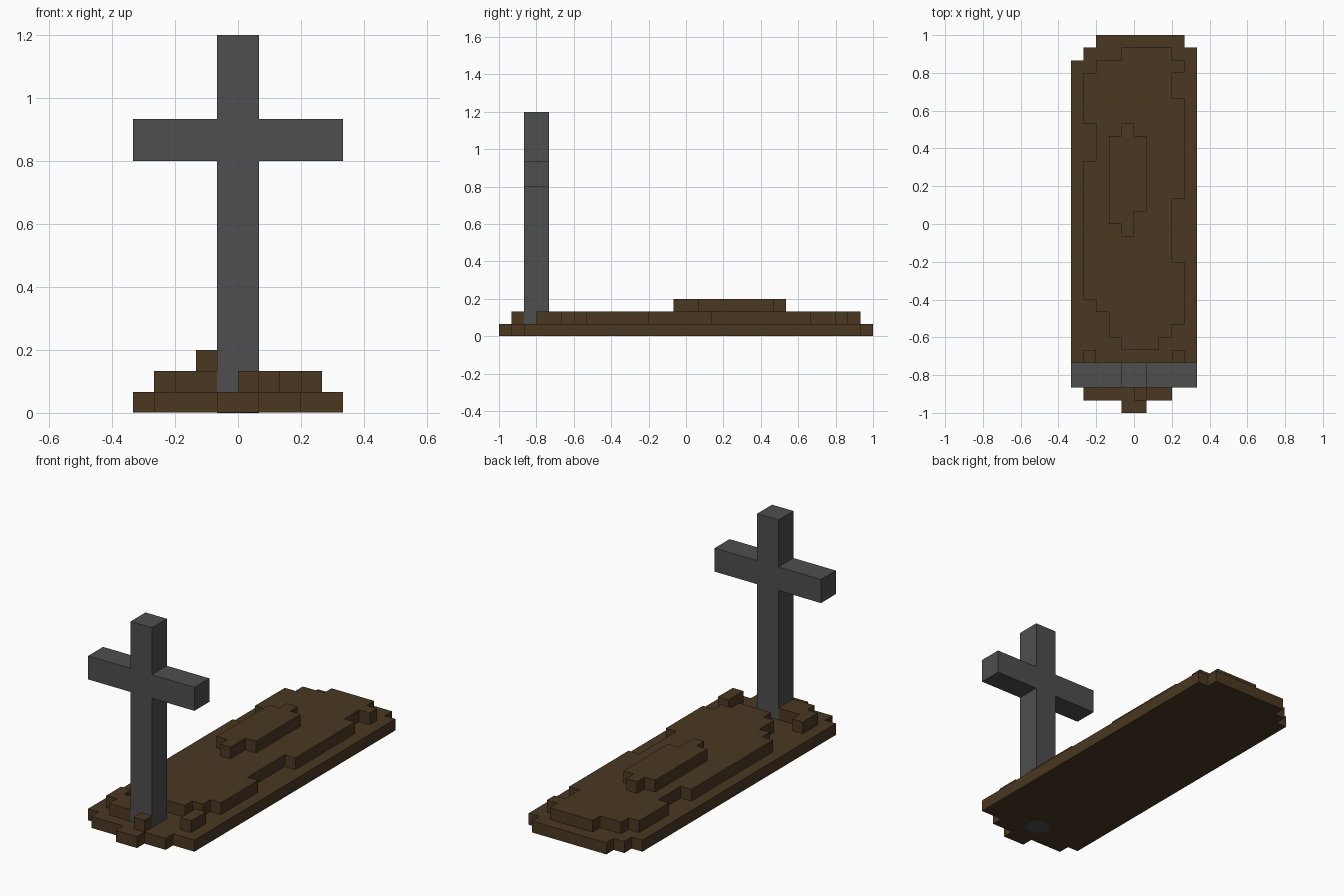
import bpy, bmesh, math

if "Cube" in bpy.data.objects:
    bpy.data.objects.remove(bpy.data.objects["Cube"])

U = 1 / 15  # size of one block


def material(name, rgb):
    m = bpy.data.materials.new(name)
    m.diffuse_color = (*rgb, 1)
    m.use_nodes = True
    m.node_tree.nodes["Principled BSDF"].inputs["Base Color"].default_value = m.diffuse_color
    return m


EARTH = material("brown earth", (0.069, 0.040, 0.016))
STONE = material("dark grey stone", (0.077, 0.077, 0.077))


def slab(name, outline, z0, z1, mat):
    """Extrude a stepped outline (block units) from z0 to z1."""
    bm = bmesh.new()
    face = bm.faces.new([bm.verts.new((x * U, y * U, z0 * U)) for x, y in outline])
    top = bmesh.ops.extrude_face_region(bm, geom=[face], use_keep_orig=True)["geom"]
    for v in top:
        if isinstance(v, bmesh.types.BMVert):
            v.co.z = z1 * U
    bmesh.ops.recalc_face_normals(bm, faces=bm.faces)
    me = bpy.data.meshes.new(name)
    bm.to_mesh(me)
    bm.free()
    me.materials.append(mat)
    ob = bpy.data.objects.new(name, me)
    bpy.context.collection.objects.link(ob)
    return ob


def rect(x0, x1, y0, y1):
    return [(x0, y0), (x1, y0), (x1, y1), (x0, y1)]


# Bottom earth layer
slab("earth_base", [(-3, 15), (4, 15), (4, 14), (5, 14), (5, -13), (3, -13), (3, -14),
                    (1, -14), (1, -15), (-1, -15), (-1, -14), (-4, -14), (-4, -13),
                    (-5, -13), (-5, 13), (-4, 13), (-4, 14), (-3, 14)], 0.02, 1, EARTH)

# Middle earth layer
slab("earth_mound", [(-1, 14), (3, 14), (3, 13), (4, 13), (4, 12), (3, 12), (3, 10), (4, 10),
                     (4, 2), (3, 2), (3, -3), (4, -3), (4, -8), (3, -8), (3, -9), (2, -9),
                     (2, -10), (-1, -10), (-1, -9), (-2, -9), (-2, -7), (-3, -7), (-3, -6),
                     (-4, -6), (-4, 5), (-3, 5), (-3, 8), (-4, 8), (-4, 12), (-3, 12),
                     (-3, 13), (-1, 13)], 1, 2, EARTH)

# Top earth ridge
slab("earth_ridge", [(-1, 8), (0, 8), (0, 7), (1, 7), (1, 1), (0, 1), (0, -1), (-1, -1),
                     (-1, 0), (-2, 0), (-2, 7), (-1, 7)], 2, 3, EARTH)

# Loose clods around the foot of the cross
slab("clod_left", [(-4, -12), (-3, -12), (-3, -13), (-1, -13), (-1, -11), (-3, -11),
                   (-3, -10), (-4, -10)], 1, 2, EARTH)
slab("clod_right", rect(3, 4, -12, -10), 1, 2, EARTH)
slab("clod_front", rect(0, 1, -14, -13), 1, 2, EARTH)

# Stone cross: post with two arms in one profile, stood upright
cross = slab("cross", [(-1, 1), (1, 1), (1, 12), (5, 12), (5, 14), (1, 14), (1, 18),
                       (-1, 18), (-1, 14), (-5, 14), (-5, 12), (-1, 12)], -1, 1, STONE)
for v in cross.data.vertices:
    x, y, z = v.co
    v.co = (x, -z - 12 * U, y)

# Round peg of the cross, showing under the base
slab("cross_peg", [(math.cos(a * math.pi / 12), -12 + math.sin(a * math.pi / 12))
                   for a in range(24)], 0, 0.9, STONE)
